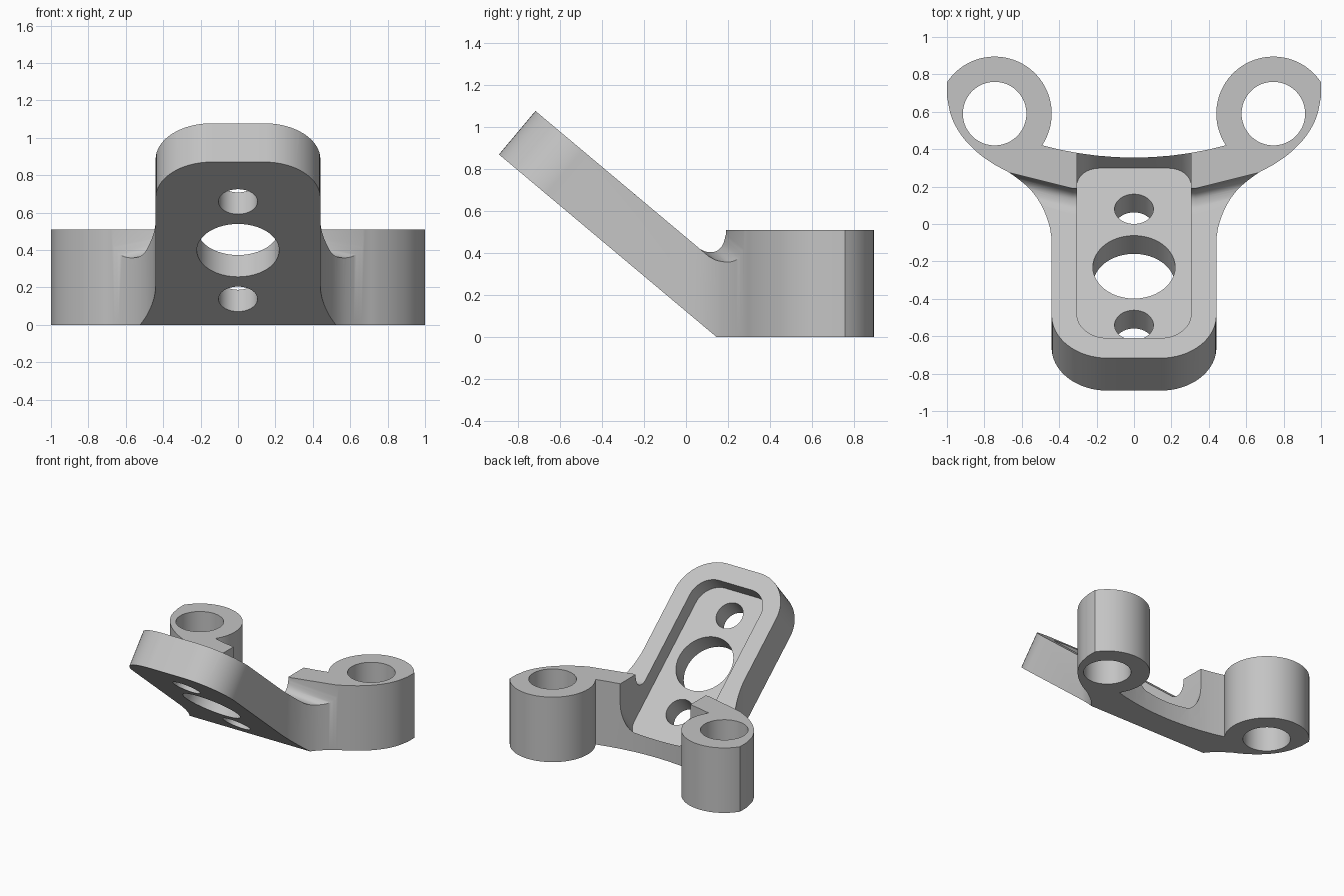
import bpy
import bmesh
from math import radians, cos, sin
from mathutils import Matrix, Vector

if "Cube" in bpy.data.objects:
    bpy.data.objects.remove(bpy.data.objects["Cube"])

GREY = (0.55, 0.55, 0.55, 1)
TOP = 0.51          # height of the base
THICK = 0.27        # thickness of the tilted plate
FLOOR = 0.152       # thickness left under the pocket
SLOPE = 0.839       # fall of the plate per unit of y
TILT = Matrix.Translation((0, -0.328, 0.398)) @ Matrix.Rotation(radians(-40), 4, "X")

steel = bpy.data.materials.new("plain_grey")
steel.use_nodes = True
steel.diffuse_color = GREY
steel.node_tree.nodes["Principled BSDF"].inputs["Base Color"].default_value = GREY


def loft(name, sections, matrix=Matrix()):
    """Closed solid through matching loops of points."""
    bm = bmesh.new()
    rings = [[bm.verts.new(matrix @ Vector(p)) for p in s] for s in sections]
    for a, b in zip(rings, rings[1:]):
        for i in range(len(a)):
            j = (i + 1) % len(a)
            bm.faces.new((a[i], a[j], b[j], b[i]))
    bm.faces.new(rings[0])
    bm.faces.new(rings[-1])
    bmesh.ops.recalc_face_normals(bm, faces=bm.faces)
    mesh = bpy.data.meshes.new(name)
    bm.to_mesh(mesh)
    bm.free()
    mesh.materials.append(steel)
    obj = bpy.data.objects.new(name, mesh)
    bpy.context.collection.objects.link(obj)
    return obj


def prism(name, outline, low, high, matrix=Matrix()):
    return loft(name, [[(x, y, z) for x, y in outline] for z in (low, high)], matrix)


def arc(cx, cy, r, start, end, steps=16):
    angles = [radians(start + (end - start) * i / steps) for i in range(steps + 1)]
    return [(cx + r * cos(a), cy + r * sin(a)) for a in angles]


def curve_through(points, steps=5):
    """Smooth curve through the given points."""
    pts = [Vector(p) for p in points]
    pts = [2 * pts[0] - pts[1]] + pts + [2 * pts[-1] - pts[-2]]
    out = []
    for a, b, c, d in zip(pts, pts[1:], pts[2:], pts[3:]):
        for i in range(steps):
            t = i / steps
            p = b + (c - a) * t / 2 + (a - 2.5 * b + 2 * c - d / 2) * t ** 2
            out.append(tuple(p + (1.5 * (b - c) + (d - a) / 2) * t ** 3))
    return out + [tuple(pts[-2])]


def mirrored(half):
    return half + [(-x, y) for x, y in reversed(half)]


def combine(target, tool, operation):
    mod = target.modifiers.new("cut", "BOOLEAN")
    mod.operation, mod.object, mod.solver = operation, tool, "EXACT"
    bpy.context.view_layer.objects.active = target
    bpy.ops.object.modifier_apply(modifier=mod.name)
    bpy.data.objects.remove(tool)


# Plan of the bracket: arm, flare, outer ear edge, ear, then the curved back
flare = curve_through([(0.44, -0.08), (0.455, 0), (0.495, 0.1), (0.56, 0.19),
                       (0.66, 0.27), (0.75, 0.32), (0.84, 0.385), (0.92, 0.47),
                       (0.975, 0.57), (1, 0.68)])
ear = arc(0.745, 0.59, 0.305, 33.3, 213.7, 40)
back = [(x, 0.355 + 0.27 * x * x) for x in (0.4, 0.3, 0.2, 0.1, 0.02)]
plan = [(0.44, -1.3)] + flare + ear + back
bracket = prism("bracket", mirrored([(min(x, 1), y) for x, y in plan]), 0, 1.4)

# Tilted envelope: flat underside and rounded upper end
end = arc(0.1405, -0.435, 0.3, -90, 0)
envelope = mirrored(end + [(0.4405, -0.36), (1.3, -0.36), (1.3, 2.6)])
combine(bracket, prism("envelope", envelope, 0, 2.6, TILT), "INTERSECT")

# Space above the plate, the cove and the flat base top
cove = [(-1.6, 1.818), (0.05, 0.434)] + curve_through(
    [(0.065, 0.421), (0.1, 0.406), (0.145, 0.41), (0.175, 0.44), (0.19, 0.49)], 4)
sections = []
for x in (-1.2, -0.33, 0.33, 1.2):
    d = 0.25 * (abs(x) - 0.33)
    sections.append([(x, y + d, z - SLOPE * d) for y, z in cove]
                    + [(x, 0.19 + d, TOP), (x, 1.6, TOP), (x, 1.6, 2.5), (x, -1.6, 2.5)])
combine(bracket, loft("upper_space", sections), "DIFFERENCE")

# Recessed pocket
pocket = mirrored(arc(0.14, -0.43, 0.165, -90, 0) + arc(0.185, 0.57, 0.12, 0, 90))
combine(bracket, prism("pocket", pocket, FLOOR, 1.2, TILT), "DIFFERENCE")

# Plate holes
for s, r in ((-0.405, 0.104), (0, 0.22), (0.405, 0.104)):
    hole = arc(0, s, r, 0, 352.5, 47)
    combine(bracket, prism("plate_hole", hole, -0.1, THICK, TILT), "DIFFERENCE")

# Ear holes
for side in (-1, 1):
    hole = arc(side * 0.745, 0.59, 0.17, 0, 352.5, 47)
    combine(bracket, prism("ear_hole", hole, -0.2, 1, Matrix()), "DIFFERENCE")

# Smooth curved walls, keep edges sharp
bpy.ops.object.select_all(action="DESELECT")
bracket.select_set(True)
bpy.context.view_layer.objects.active = bracket
bpy.ops.object.shade_smooth_by_angle(angle=radians(30))
